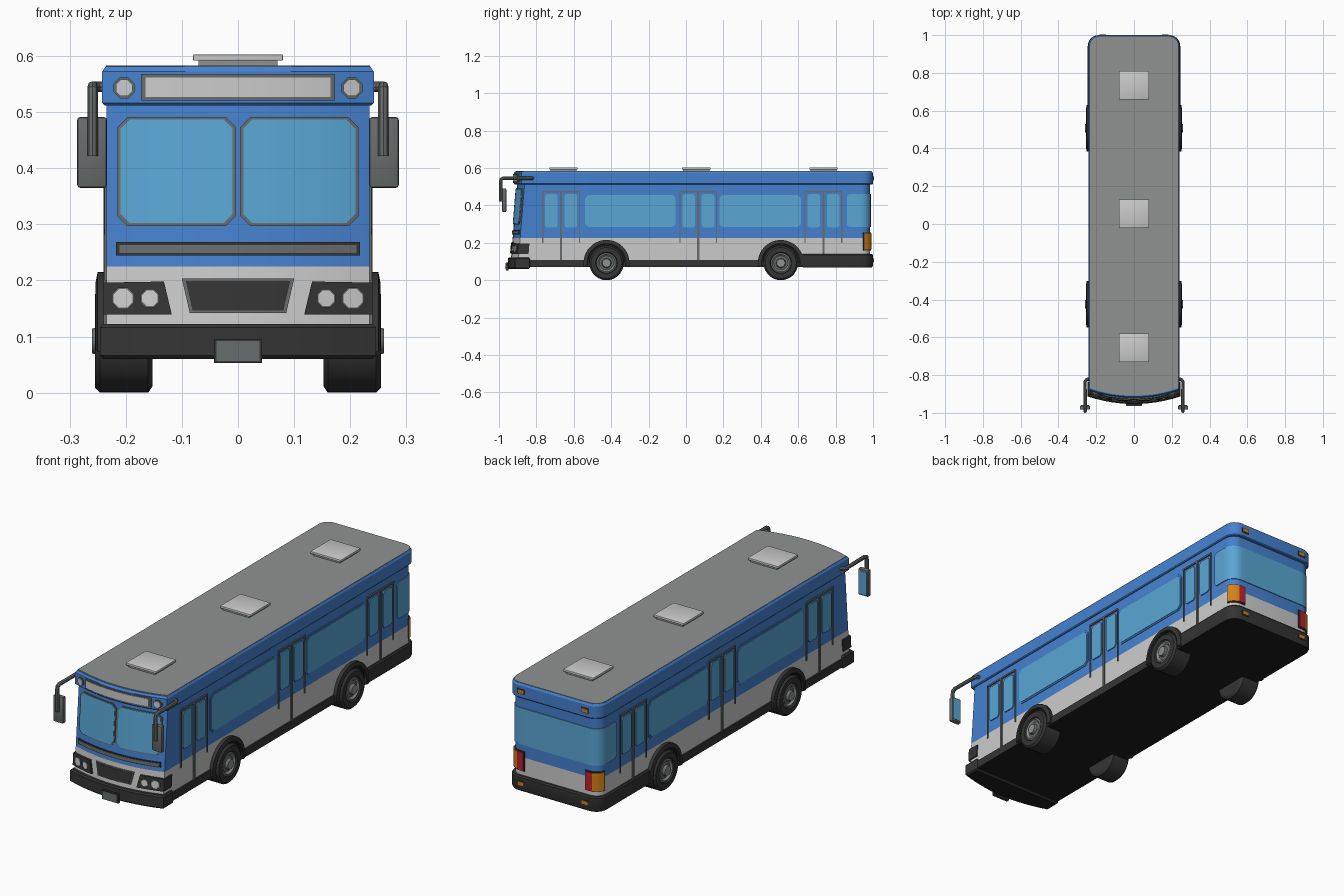
import bpy, bmesh, math
from mathutils import Vector

if "Cube" in bpy.data.objects:
    bpy.data.objects.remove(bpy.data.objects["Cube"])


def material(name, r, g, b):
    m = bpy.data.materials.new(name)
    m.diffuse_color = (r, g, b, 1)
    m.use_nodes = True
    m.node_tree.nodes["Principled BSDF"].inputs["Base Color"].default_value = m.diffuse_color
    return m


BLUE = material("blue_paint", 0.06, 0.22, 0.62)
WHITE = material("off_white", 0.60, 0.60, 0.60)
GLASS = material("window_glass", 0.10, 0.38, 0.66)
ROOF = material("roof_grey", 0.28, 0.29, 0.29)
RUBBER = material("dark_rubber", 0.035, 0.035, 0.035)
GREY = material("mid_grey", 0.14, 0.15, 0.15)
BLACK = material("underside_black", 0.012, 0.012, 0.012)
ORANGE = material("amber_lamp", 0.65, 0.22, 0.01)
RED = material("red_lamp", 0.50, 0.015, 0.03)

HW, REAR, R, BOW = 0.234, 0.985, 0.05, 0.04


def finish(name, bm, *mats):
    bmesh.ops.recalc_face_normals(bm, faces=bm.faces[:])
    me = bpy.data.meshes.new(name)
    bm.to_mesh(me)
    bm.free()
    for m in mats:
        me.materials.append(m)
    ob = bpy.data.objects.new(name, me)
    bpy.context.collection.objects.link(ob)
    return ob


def nose(z):
    return -0.937 + (z - 0.1) / 0.415 * 0.034


# Plan outline: bowed front, rounded rear corners
def outline(hw, yf, yr, r, bow):
    pts = [(hw * t / 6, yf + bow * (t / 6) ** 2) for t in range(-6, 7)]
    for k in range(7):
        a = k * math.pi / 12
        pts.append((hw - r + r * math.cos(a), yr - r + r * math.sin(a)))
    return pts + [(-x, y) for x, y in pts[:12:-1]]


# Stack outlines (z, inset, front y) into a closed shell
def loft(name, levels, hw, yr, mats, r=R, bow=BOW, rule=None):
    bm = bmesh.new()
    rings = [[bm.verts.new((x, y, z)) for x, y in
              outline(hw - i, yf + i, yr - i, max(r - i, 0.002), bow)] for z, i, yf in levels]
    n = len(rings[0])
    for a, b in zip(rings, rings[1:]):
        for k in range(n):
            bm.faces.new((a[k], a[(k + 1) % n], b[(k + 1) % n], b[k]))
    bm.faces.new(rings[0][::-1])
    bm.faces.new(rings[-1])
    if rule:
        bm.normal_update()
        for f in bm.faces:
            f.material_index = rule(f)
    return finish(name, bm, *mats)


# Plate from a flat polygon, wrapped on a body surface by place(u, v, w)
def panel(name, pts, mat, place, off=0.005, depth=0.012):
    bm = bmesh.new()
    bm.faces.new([bm.verts.new((u, v, off)) for u, v in pts])
    lo, hi = min(p[0] for p in pts), max(p[0] for p in pts)
    k = math.floor(lo / 0.02) + 1
    while k * 0.02 < hi - 0.001 and place is not on_side:
        if k * 0.02 > lo + 0.001:
            bmesh.ops.bisect_plane(bm, geom=bm.verts[:] + bm.edges[:] + bm.faces[:],
                                   plane_co=(k * 0.02, 0, 0), plane_no=(1, 0, 0))
        k += 1
    ext = bmesh.ops.extrude_face_region(bm, geom=bm.faces[:], use_keep_orig=True)
    for v in ext["geom"]:
        if isinstance(v, bmesh.types.BMVert):
            v.co.z -= depth
    for v in bm.verts:
        v.co = place(*v.co)
    return finish(name, bm, mat)


def on_front(u, v, w):
    return Vector((u, nose(v) + BOW * (u / HW) ** 2 - w, v))


def on_band(u, v, w):
    return Vector((u, -0.92 + BOW * (u / 0.242) ** 2 - w, v))


def on_side(u, v, w):
    return Vector((HW + w, u, v))


def on_rear(u, v, w):
    s, flat, arc = abs(u), HW - R, R * math.pi / 2
    if s < flat:
        x, y = s, REAR + w
    elif s < flat + arc:
        a = (s - flat) / R
        x, y = flat + (R + w) * math.sin(a), REAR - R + (R + w) * math.cos(a)
    else:
        x, y = HW + w, REAR - R - (s - flat - arc)
    return Vector((math.copysign(x, u), y, v))


def rect(u0, u1, v0, v1, c=0.0):
    if not c:
        return [(u0, v0), (u1, v0), (u1, v1), (u0, v1)]
    return [(u0 + c, v0), (u1 - c, v0), (u1, v0 + c), (u1, v1 - c),
            (u1 - c, v1), (u0 + c, v1), (u0, v1 - c), (u0, v0 + c)]


def octagon(u, v, r):
    return [(u + r * math.cos((k + .5) * math.pi / 4), v + r * math.sin((k + .5) * math.pi / 4)) for k in range(8)]


def mirrored(ob):
    me = ob.data.copy()
    for v in me.vertices:
        v.co.x *= -1
    me.flip_normals()
    bpy.context.collection.objects.link(bpy.data.objects.new(ob.name + "_left", me))


def box(name, centre, size, mat, bevel=0.0):
    bm = bmesh.new()
    bmesh.ops.create_cube(bm, size=1)
    for v in bm.verts:
        v.co = Vector(centre) + Vector(a * b for a, b in zip(v.co, size))
    if bevel:
        bmesh.ops.bevel(bm, geom=bm.edges[:], offset=bevel, segments=2, affect='EDGES', profile=0.5)
    return finish(name, bm, mat)


# Turn an (x, radius) profile about a wheel axle
def turned(name, prof, y, mats, start=0.0, angle=2 * math.pi, closed=False, rule=None):
    bm = bmesh.new()
    vs = [bm.verts.new((x, r * math.cos(start), r * math.sin(start))) for x, r in prof]
    es = [bm.edges.new(p) for p in zip(vs, vs[1:] + vs[:1] if closed else vs[1:])]
    bmesh.ops.spin(bm, geom=vs + es, cent=(0, 0, 0), axis=(1, 0, 0), angle=angle, steps=28)
    bmesh.ops.remove_doubles(bm, verts=bm.verts[:], dist=1e-5)
    if closed:
        bmesh.ops.holes_fill(bm, edges=bm.edges[:])
    for f in bm.faces:
        f.material_index = rule(f) if rule else 0
    bmesh.ops.translate(bm, verts=bm.verts[:], vec=(0, y, 0.092))
    return finish(name, bm, *mats)


# Body, roof, chassis and bumpers
loft("body", [(0.1, 0, nose(0.1)), (0.225, 0, nose(0.225)), (0.515, 0, nose(0.515))],
     HW, REAR, (BLUE, WHITE), rule=lambda f: int(f.calc_center_median().z < 0.225))
loft("roof_band", [(0.512, 0.004, -0.92), (0.516, 0, -0.92), (0.572, 0, -0.92), (0.581, 0.006, -0.92)],
     0.242, 1.0, (BLUE,), r=0.058)
loft("roof_panel", [(0.575, 0, -0.908), (0.583, 0, -0.908)], 0.235, 0.992, (ROOF,))
under = lambda f: int(f.normal.z < -0.9)
loft("chassis", [(0.07, 0, -0.938), (0.108, 0, -0.938)], 0.241, 0.988, (RUBBER, BLACK), rule=under)
loft("front_bumper", [(0.06, 0.006, -0.953), (0.066, 0, -0.953), (0.116, 0, -0.953), (0.122, 0.006, -0.953)],
     0.246, -0.835, (RUBBER, BLACK), r=0.006, rule=under)
loft("rear_bumper", [(0.069, 0.005, 0.62), (0.079, 0, 0.62), (0.134, 0, 0.62), (0.14, 0.005, 0.62)],
     0.245, 1.0, (RUBBER, BLACK), bow=0, r=0.058, rule=under)

# Roof hatches
for y in (-0.655, 0.055, 0.735):
    box("hatch_base", (0, y, 0.585), (0.14, 0.14, 0.014), ROOF)
    box("hatch_lid", (0, y, 0.597), (0.16, 0.152, 0.011), WHITE, 0.002)

# Front: sign, vent, grille, number plate
panel("sign_frame", rect(-0.173, 0.173, 0.521, 0.568), GREY, on_band, 0.004)
panel("sign_panel", rect(-0.165, 0.165, 0.527, 0.562), WHITE, on_band, 0.006)
panel("vent_frame", rect(-0.217, 0.217, 0.244, 0.268), RUBBER, on_front, 0.004)
panel("vent", rect(-0.211, 0.211, 0.249, 0.263), GREY, on_front, 0.006)
panel("grille_frame", [(-0.086, 0.142), (0.086, 0.142), (0.1, 0.203), (-0.1, 0.203)], GREY, on_front, 0.005)
panel("grille", [(-0.081, 0.146), (0.081, 0.146), (0.093, 0.199), (-0.093, 0.199)], RUBBER, on_front, 0.007)
box("plate_frame", (0, -0.955, 0.074), (0.085, 0.014, 0.043), RUBBER)
box("number_plate", (0, -0.957, 0.074), (0.077, 0.014, 0.036), GREY)

for s in (1, -1):
    flip = lambda pts: [(s * u, v) for u, v in pts]
    # Windscreen halves and lamps
    panel("windscreen_frame", flip(rect(0.004, 0.215, 0.297, 0.491, 0.018)), GREY, on_front, 0.004)
    panel("windscreen", flip(rect(0.010, 0.209, 0.302, 0.487, 0.016)), GLASS, on_front, 0.006)
    panel("marker_ring", octagon(s * 0.203, 0.543, 0.020), GREY, on_band, 0.006)
    panel("marker_lamp", octagon(s * 0.203, 0.543, 0.016), WHITE, on_band, 0.009)
    panel("headlight_housing", flip([(0.118, 0.139), (0.240, 0.139), (0.240, 0.196), (0.132, 0.198)]),
          RUBBER, on_front, 0.010, 0.06)
    for x, r in ((0.205, 0.021), (0.157, 0.018)):
        panel("headlight_ring", octagon(s * x, 0.168, r), GREY, on_front, 0.013)
        panel("headlight", octagon(s * x, 0.168, r - 0.003), WHITE, on_front, 0.015)
    # Tail lamps and rear markers
    panel("tail_frame", flip(rect(0.160, 0.250, 0.160, 0.255)), RUBBER, on_rear, 0.004)
    panel("tail_red", flip(rect(0.165, 0.196, 0.165, 0.250)), RED, on_rear, 0.008)
    panel("tail_amber", flip(rect(0.196, 0.245, 0.165, 0.250)), ORANGE, on_rear, 0.008)
    for z in (0.545, 0.106):
        panel("rear_marker_frame", flip(rect(0.148, 0.188, z - 0.012, z + 0.012)), RUBBER, on_rear, 0.017)
        panel("rear_marker", flip(rect(0.153, 0.183, z - 0.008, z + 0.008)), ORANGE, on_rear, 0.019)

# Wrap-around rear window
panel("rear_window", rect(-0.337, 0.337, 0.285, 0.46, 0.012), GLASS, on_rear, 0.004)

# Side windows
for y0, y1 in ((-0.54, -0.055), (0.178, 0.615)):
    mirrored(panel("side_window_frame", rect(y0 - .007, y1 + .007, 0.276, 0.464, 0.02), BLUE, on_side, 0.003))
    mirrored(panel("side_window", rect(y0, y1, 0.284, 0.456, 0.017), GLASS, on_side, 0.005))

# Double doors
for y in (-0.668, 0.066, 0.735):
    mirrored(panel("door_header", rect(y - 0.1, y + 0.1, 0.470, 0.478), GREY, on_side, 0.006))
    mirrored(panel("door_post", rect(y - 0.006, y + 0.006, 0.105, 0.472), GREY, on_side, 0.006))
    for s in (1, -1):
        edge = y + s * 0.098
        mirrored(panel("door_edge", rect(edge - 0.003, edge + 0.003, 0.2, 0.472), GREY, on_side, 0.004))
        c = y + s * 0.052
        mirrored(panel("door_window", rect(c - 0.034, c + 0.034, 0.282, 0.46, 0.01), GLASS, on_side, 0.005))

# Wheels and arches
wheel = [(0.152, 0), (0.152, 0.08), (0.160, 0.092), (0.246, 0.092), (0.255, 0.083), (0.255, 0.058),
         (0.249, 0.054), (0.252, 0.046), (0.244, 0.038), (0.247, 0.026), (0.260, 0.022), (0.260, 0)]


def rim(f):
    c = f.calc_center_median()
    r = max(math.hypot(v.co.y, v.co.z) for v in f.verts)
    return 0 if c.x < 0.2 or r > 0.0545 else (2 if 0.045 < r < 0.0475 or r < 0.023 else 1)


for y in (-0.425, 0.507):
    mirrored(turned("wheel", wheel, y, (RUBBER, GREY, ROOF), rule=rim))
    mirrored(turned("wheel_well", [(0.15, 0), (0.15, 0.1), (0.243, 0.1), (0.243, 0)], y, (BLACK,),
                    angle=math.pi))
    mirrored(turned("wheel_arch", [(0.2, 0.1), (0.252, 0.1), (0.254, 0.104), (0.25, 0.123), (0.2, 0.123)],
                    y, (RUBBER,), start=-0.15, angle=math.pi + 0.3, closed=True))

# Mirrors on bent arms
cu = bpy.data.curves.new("mirror_arm", 'CURVE')
cu.dimensions, cu.bevel_depth, cu.bevel_resolution, cu.use_fill_caps = '3D', 0.0092, 2, True
for s in (1, -1):
    path = [(0.235, -0.82, 0.545), (0.25, -0.823, 0.545), (0.259, -0.835, 0.545), (0.259, -0.975, 0.546),
            (0.259, -0.988, 0.54), (0.259, -0.9908, 0.525), (0.259, -0.9908, 0.422)]
    sp = cu.splines.new('POLY')
    sp.points.add(len(path) - 1)
    for p, (x, y, z) in zip(sp.points, path):
        p.co = (s * x, y, z, 1)
    box("mirror_housing", (s * 0.26, -0.972, 0.428), (0.053, 0.022, 0.126), GREY, 0.005)
    box("mirror_glass", (s * 0.26, -0.961, 0.428), (0.042, 0.004, 0.108), GLASS)
cu.materials.append(GREY)
arm = bpy.data.objects.new("mirror_arm", cu)
bpy.context.collection.objects.link(arm)
bpy.context.view_layer.objects.active = arm
arm.select_set(True)
bpy.ops.object.convert(target='MESH')

# Smooth curved parts, keep edges crisp
for ob in bpy.context.scene.objects:
    ob.select_set(ob.type == 'MESH')
bpy.ops.object.shade_smooth_by_angle(angle=math.radians(32))
